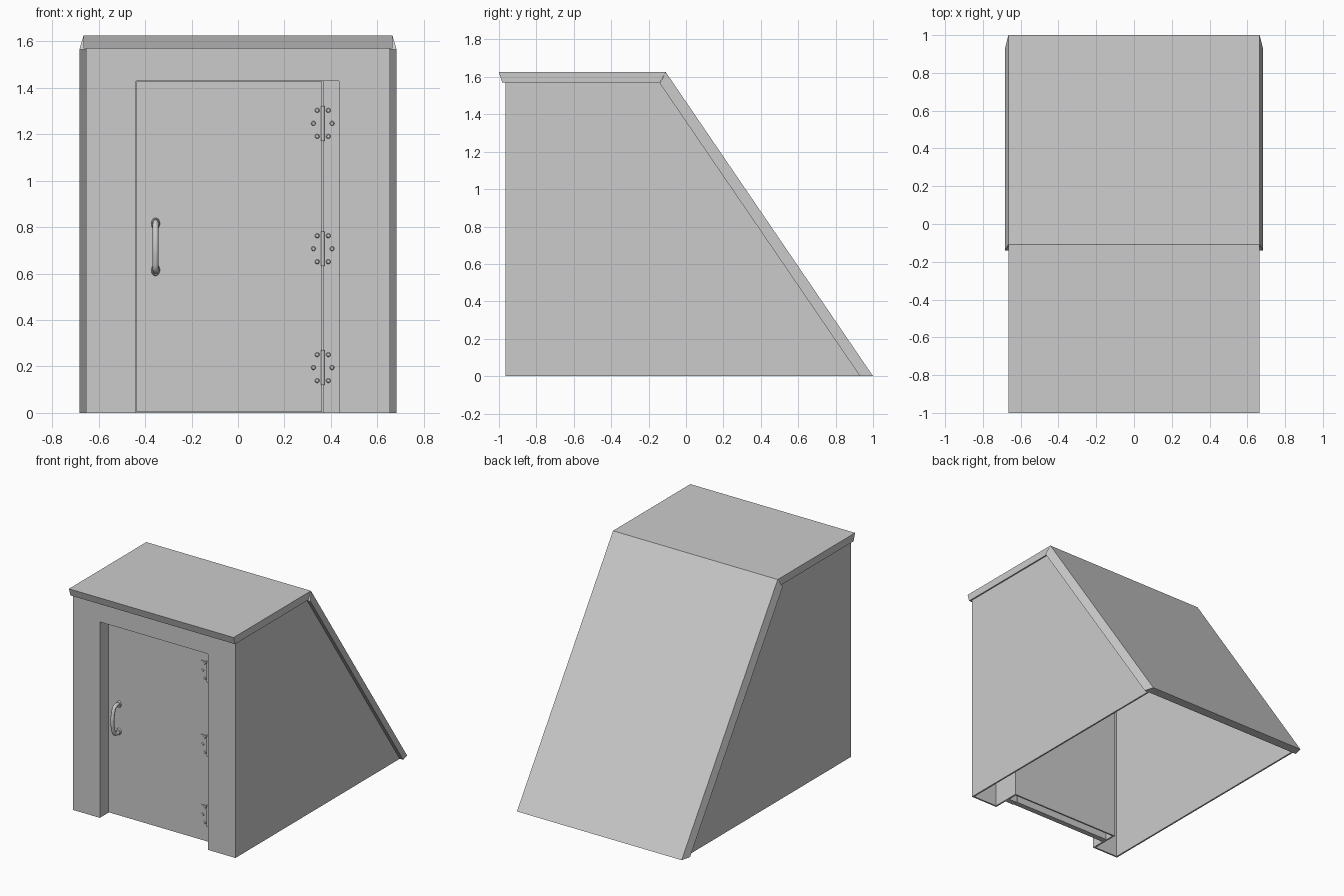
import bpy, bmesh, math
from mathutils import Vector

if "Cube" in bpy.data.objects:
    bpy.data.objects.remove(bpy.data.objects["Cube"])


def make_object(name, bm):
    bmesh.ops.recalc_face_normals(bm, faces=bm.faces)
    mesh = bpy.data.meshes.new(name)
    bm.to_mesh(mesh)
    bm.free()
    ob = bpy.data.objects.new(name, mesh)
    bpy.context.collection.objects.link(ob)
    return ob


def box(name, x0, x1, y0, y1, z0, z1):
    bm = bmesh.new()
    bmesh.ops.create_cube(bm, size=1)
    for v in bm.verts:
        v.co = ((x0 + x1) / 2 + v.co.x * (x1 - x0),
                (y0 + y1) / 2 + v.co.y * (y1 - y0),
                (z0 + z1) / 2 + v.co.z * (z1 - z0))
    return make_object(name, bm)


def prism(name, profile):
    """Loft a side profile of (y, z, x_left, x_right) across x."""
    bm = bmesh.new()
    a = [bm.verts.new((p[2], p[0], p[1])) for p in profile]
    b = [bm.verts.new((p[3], p[0], p[1])) for p in profile]
    bm.faces.new(a)
    bm.faces.new(b[::-1])
    n = len(a)
    for i in range(n):
        bm.faces.new((a[i], a[(i + 1) % n], b[(i + 1) % n], b[i]))
    return make_object(name, bm)


def smooth(ob):
    bpy.ops.object.select_all(action='DESELECT')
    ob.select_set(True)
    bpy.context.view_layer.objects.active = ob
    bpy.ops.object.shade_smooth_by_angle(angle=math.radians(40))


def cylinder(name, loc, radius, depth, along_y=False, top=None, segments=16):
    bm = bmesh.new()
    bmesh.ops.create_cone(bm, cap_ends=True, segments=segments, radius1=radius,
                          radius2=radius if top is None else top, depth=depth)
    ob = make_object(name, bm)
    ob.location = loc
    if along_y:
        ob.rotation_euler.x = math.pi / 2
    smooth(ob)
    return ob


W, FRONT, BACK, T = 0.655, -0.965, -0.745, 0.012
DOOR = -0.865
LEFT, RIGHT, TOP = -0.44, 0.435, 1.43

# Side walls
side = [(FRONT, 0), (FRONT, 1.57), (-0.14, 1.57), (0.93, 0)]
for s, label in ((-1, "left"), (1, "right")):
    prism(label + "_wall", [(y, z, s * W, s * (W - T)) for y, z in side])

# Front wall around the doorway
box("front_wall_left", -W, LEFT, FRONT, FRONT + T, 0, 1.58)
box("front_wall_right", RIGHT, W, FRONT, FRONT + T, 0, 1.58)
box("front_wall_top", LEFT, RIGHT, FRONT, FRONT + T, TOP, 1.58)

# Door recess
box("left_jamb", LEFT - T, LEFT, FRONT, BACK, 0, TOP + T)
box("right_jamb", RIGHT, RIGHT + T, FRONT, BACK, 0, TOP + T)
box("lintel", LEFT, RIGHT, FRONT, BACK, TOP, TOP + T)
box("recess_back", LEFT, RIGHT, BACK - T, BACK, 0, TOP)

# Door panel and hinge post
box("door", LEFT + 0.002, 0.362, DOOR, DOOR + 0.04, 0.003, TOP - 0.003)
box("hinge_post", 0.367, RIGHT, DOOR, DOOR + 0.04, 0, TOP)

# Flat roof and the sloping back with flared edges
R, F = 0.665, 0.683
prism("flat_roof", [(-1, 1.625, -R, R), (-0.108, 1.625, -R, R),
                    (-0.14, 1.57, -R, R), (-0.983, 1.57, -R, R)])
prism("sloping_roof", [(-0.108, 1.625, -R, R), (1.0, 0, -R, R),
                       (0.93, 0, -F, F), (-0.14, 1.565, -F, F)])

# Hinges: two leaves, a knuckle and six screws each
HX = 0.365
for i, z in enumerate((1.247, 0.707, 0.195)):
    tag = f"hinge_{i + 1}_"
    for s, label in ((-1, "left"), (1, "right")):
        x0, x1 = sorted((HX + s * 0.003, HX + s * 0.054))
        box(tag + label + "_leaf", x0, x1, DOOR - 0.005, DOOR, z - 0.068, z + 0.068)
        for k, (dx, dz) in enumerate(((0.024, 0.056), (0.04, 0), (0.024, -0.056))):
            cylinder(f"{tag}{label}_screw_{k + 1}", (HX + s * dx, DOOR - 0.008, z + dz),
                     0.0105, 0.008, True, 0.007, 12)
    cylinder(tag + "knuckle", (HX, DOOR - 0.008, z), 0.007, 0.15)

# Door handle: bowed grip between two rounded pads
GX, GZ = -0.355, 0.715
curve = bpy.data.curves.new("handle_grip", 'CURVE')
curve.dimensions = '3D'
curve.bevel_depth = 0.013
curve.bevel_resolution = 3
curve.resolution_u = 8
curve.use_fill_caps = True
spline = curve.splines.new('BEZIER')
points = [(0, 0.105), (0.045, 0.1), (0.065, 0.07), (0.065, -0.07), (0.045, -0.1), (0, -0.105)]
spline.bezier_points.add(len(points) - 1)
for bp, (out, dz) in zip(spline.bezier_points, points):
    bp.co = (GX, DOOR - out, GZ + dz)
    bp.handle_left_type = bp.handle_right_type = 'AUTO'
grip = bpy.data.objects.new("handle_grip", curve)
bpy.context.collection.objects.link(grip)
for s, label in ((1, "upper"), (-1, "lower")):
    pad = cylinder("handle_" + label + "_pad", (GX, DOOR - 0.005, GZ + s * 0.1),
                   0.019, 0.012, True, 0.016, 20)
    pad.scale.y = 1.35
